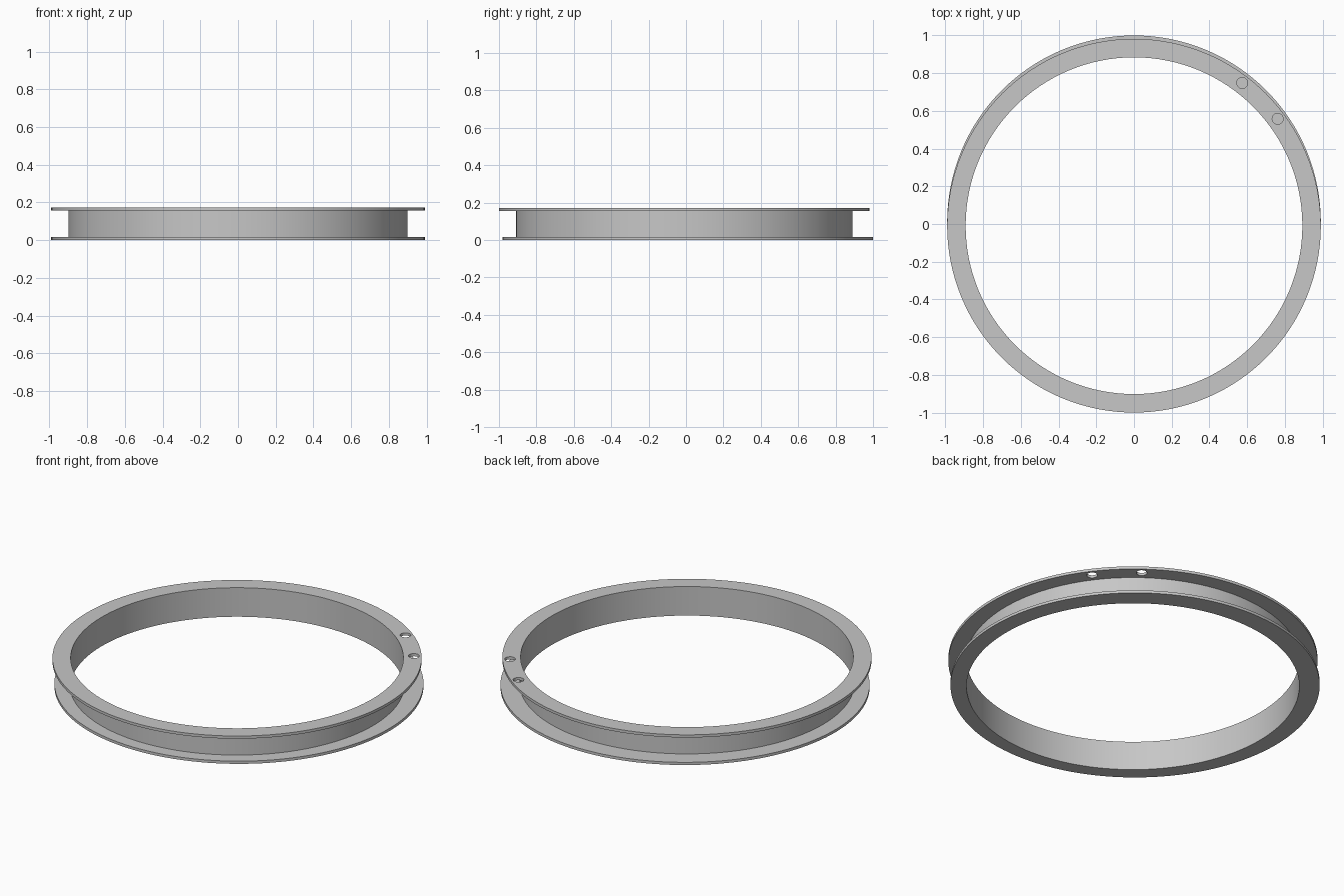
import bpy
import bmesh
import math

if "Cube" in bpy.data.objects:
    bpy.data.objects.remove(bpy.data.objects["Cube"], do_unlink=True)

SEGMENTS = 128
OUTER, HUB, BORE = 0.991, 0.899, 0.893
SHIFT = 0.009              # the two rims are slightly off-axis from each other
HEIGHT, RIM = 0.172, 0.016

grey = bpy.data.materials.new("plain grey")
grey.use_nodes = True
colour = (0.57, 0.57, 0.57, 1)
grey.diffuse_color = colour
grey.node_tree.nodes["Principled BSDF"].inputs["Base Color"].default_value = colour


def ring(name, outer, inner, y_outer, y_inner, low, high):
    """Closed ring whose bore may sit off the centre of its outer edge."""
    bm = bmesh.new()
    corners = [(outer, y_outer, low), (outer, y_outer, high),
               (inner, y_inner, high), (inner, y_inner, low)]
    loops = []
    for radius, y, z in corners:
        angles = [math.tau * i / SEGMENTS for i in range(SEGMENTS)]
        loops.append([bm.verts.new((radius * math.cos(a), y + radius * math.sin(a), z))
                      for a in angles])
    for k in range(4):
        a, b = loops[k], loops[(k + 1) % 4]
        for i in range(SEGMENTS):
            j = (i + 1) % SEGMENTS
            bm.faces.new((a[i], a[j], b[j], b[i]))
    bmesh.ops.recalc_face_normals(bm, faces=bm.faces)
    mesh = bpy.data.meshes.new(name)
    bm.to_mesh(mesh)
    bm.free()
    mesh.materials.append(grey)
    obj = bpy.data.objects.new(name, mesh)
    bpy.context.collection.objects.link(obj)
    return obj


def activate(obj):
    bpy.ops.object.select_all(action='DESELECT')
    obj.select_set(True)
    bpy.context.view_layer.objects.active = obj


# Rims and the thin hub wall between them
lower_rim = ring("lower_rim", OUTER, BORE, SHIFT, -SHIFT, 0, RIM)
hub_wall = ring("hub_wall", HUB, BORE, -SHIFT, -SHIFT, RIM, HEIGHT - RIM)
upper_rim = ring("upper_rim", OUTER, BORE, -SHIFT, -SHIFT, HEIGHT - RIM, HEIGHT)

# Two small holes through the upper rim
for x, y in ((0.574, 0.748), (0.762, 0.558)):
    bpy.ops.mesh.primitive_cylinder_add(vertices=32, radius=0.029, depth=0.06,
                                        location=(x, y, HEIGHT - RIM / 2))
    cutter = bpy.context.object
    cutter.name = "hole_cutter"
    cutter.hide_render = True
    cutter.data.materials.append(grey)
    cut = upper_rim.modifiers.new("hole", 'BOOLEAN')
    cut.operation = 'DIFFERENCE'
    cut.object = cutter
    activate(upper_rim)
    bpy.ops.object.modifier_apply(modifier=cut.name)
    bpy.data.objects.remove(cutter, do_unlink=True)

# Smooth walls with crisp rims
for part in (lower_rim, hub_wall, upper_rim):
    activate(part)
    bpy.ops.object.shade_smooth_by_angle(angle=math.radians(30))
